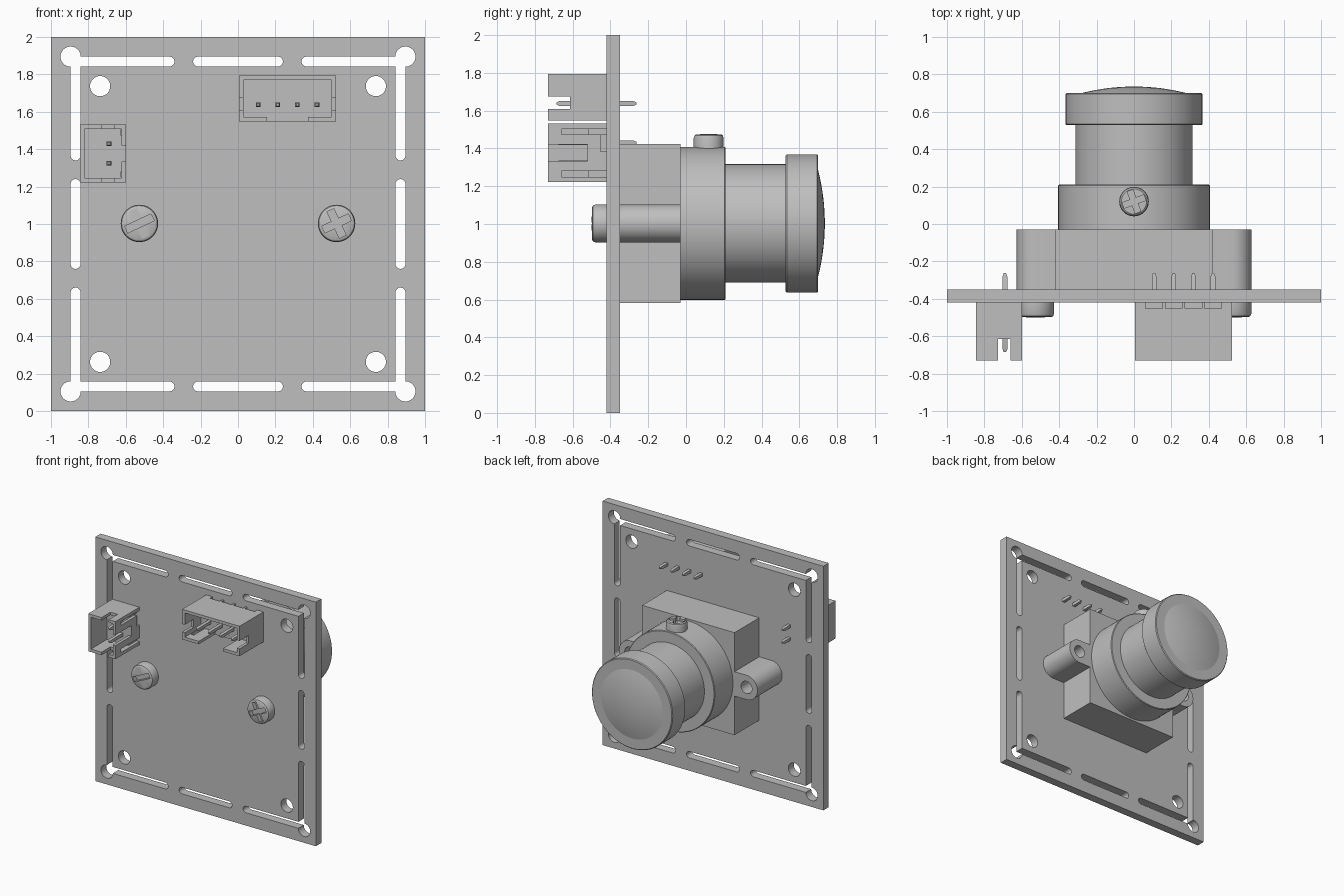
import bpy, bmesh, math
from mathutils import Matrix, Vector

if "Cube" in bpy.data.objects:
    bpy.data.objects.remove(bpy.data.objects["Cube"], do_unlink=True)

grey = bpy.data.materials.new("plain grey")
grey.use_nodes = True
grey.diffuse_color = (0.52, 0.52, 0.52, 1)
grey.node_tree.nodes["Principled BSDF"].inputs["Base Color"].default_value = (0.52, 0.52, 0.52, 1)

ZC = 1.003                      # height of the lens axis
BACK, FRONT = -0.35, -0.42      # board faces
parts = []
FACE_BACK = Matrix.Rotation(-math.pi / 2, 4, 'X')   # local z -> +y
FACE_FRONT = Matrix.Rotation(math.pi / 2, 4, 'X')   # local z -> -y


def finish(name, bm, m=Matrix(), keep=True):
    bm.transform(m)
    bmesh.ops.recalc_face_normals(bm, faces=bm.faces)
    mesh = bpy.data.meshes.new(name)
    bm.to_mesh(mesh)
    bm.free()
    mesh.materials.append(grey)
    ob = bpy.data.objects.new(name, mesh)
    bpy.context.collection.objects.link(ob)
    if keep:
        parts.append(ob)
    return ob


def box(name, x, y, z, m=Matrix(), keep=True):
    bm = bmesh.new()
    bmesh.ops.create_cube(bm, size=1)
    for v in bm.verts:
        v.co = Vector([(r[0] + r[1]) / 2 + c * (r[1] - r[0]) for r, c in zip((x, y, z), v.co)])
    return finish(name, bm, m, keep)


def prism(name, pts, y0, y1, keep=True):
    """Extrude an outline in the x-z plane from y0 to y1."""
    bm = bmesh.new()
    face = bm.faces.new([bm.verts.new((x, y0, z)) for x, z in pts])
    new = bmesh.ops.extrude_face_region(bm, geom=[face])["geom"]
    bmesh.ops.translate(bm, vec=(0, y1 - y0, 0), verts=[g for g in new if isinstance(g, bmesh.types.BMVert)])
    return finish(name, bm, Matrix(), keep)


def lathe(name, profile, m, steps=64):
    """Revolve (radius, height) points about local z."""
    bm = bmesh.new()
    vs = [bm.verts.new((r, 0, h)) for r, h in profile]
    es = [bm.edges.new(p) for p in zip(vs, vs[1:])]
    bmesh.ops.spin(bm, geom=vs + es, cent=(0, 0, 0), axis=(0, 0, 1), angle=2 * math.pi, steps=steps)
    bmesh.ops.remove_doubles(bm, verts=bm.verts, dist=1e-5)
    return finish(name, bm, m)


def cut(ob, cutter):
    cutter.hide_render = True
    mod = ob.modifiers.new("cut", 'BOOLEAN')
    mod.operation, mod.solver, mod.object = 'DIFFERENCE', 'EXACT', cutter
    bpy.context.view_layer.objects.active = ob
    bpy.ops.object.modifier_apply(modifier=mod.name)
    bpy.data.objects.remove(cutter, do_unlink=True)


def arc(cx, cz, r, a0, a1, n):
    return [(cx + r * math.cos(math.radians(a0 + (a1 - a0) * i / n)),
             cz + r * math.sin(math.radians(a0 + (a1 - a0) * i / n))) for i in range(n + 1)]


# Circuit board with holes and perimeter slots
board = box("board", (-1, 1), (FRONT, BACK), (0, 2))
W, H = 0.053, 0.0265            # slot width and half width


def pierce(pts):
    cut(board, prism("cutter", pts, FRONT - 0.05, BACK + 0.05, keep=False))


capsule = arc(0.24 - H, 0, H, -90, 90, 12) + arc(-0.24 + H, 0, H, 90, 270, 12)
corner = ([(0, 0)] + arc(H, -0.555 + H, H, 180, 360, 12) + [(W, -W)]
          + arc(0.555 - H, -H, H, -90, 90, 12))
for s in (-1, 1):
    pierce([(x, 1 + s * 0.8685 + z) for x, z in capsule])
    pierce([(s * 0.8685 + z, 1 + x) for x, z in capsule])
    for t in (-1, 1):
        pierce([(s * (0.895 - x), 1 + t * (0.895 + z)) for x, z in corner])
        pierce(arc(s * 0.895, 1 + t * 0.895, 0.054, 0, 350, 35))
        pierce(arc(s * 0.737, 1 + t * 0.737, 0.054, 0, 350, 35))


# Pin header: shrouded housing opening to the front, with through pins
def header(name, pins, length, notch, m):
    a, b, t = length / 2, 0.123, 0.024
    y0 = -0.73
    body = box(name + "_housing", (-a, a), (y0, FRONT), (-b, b), m)

    def carve(x, y, z):
        cut(body, box("cutter", x, y, z, m, keep=False))

    carve((-a + t, a - t), (y0 - 0.1, -0.52), (-b + t, b - t))             # cavity
    carve((-notch / 2, notch / 2), (y0 - 0.1, -0.521), (-b - 0.1, -b + 0.05))  # key notch
    carve((-a - 0.1, a + 0.1), (y0 - 0.1, -0.615), (-0.062, 0.003))        # end slots
    for s in (-1, 1):
        e = s * (a - 0.042)
        carve((e - 0.015, e + 0.015), (-0.66, FRONT + 0.1), (-b - 0.1, -b + t + 0.001))
    for i in range(pins):
        u = (i - (pins - 1) / 2) * 0.105
        for s in (-1, 1):                                                  # base recesses
            carve((u - 0.045, u + 0.045), (-0.452, FRONT + 0.1), sorted((s * (b - 0.04), s * (b + 0.1))))
        # pin with tapered tips
        pin = bmesh.new()
        rings = []
        for y, h in ((-0.685, 0.006), (-0.67, 0.0125), (-0.28, 0.0125), (-0.262, 0.006)):
            rings.append([pin.verts.new((u + p * h, y, -0.033 + q * h))
                          for p, q in ((-1, -1), (1, -1), (1, 1), (-1, 1))])
        for r0, r1 in zip(rings, rings[1:]):
            for k in range(4):
                pin.faces.new((r0[k], r0[(k + 1) % 4], r1[(k + 1) % 4], r1[k]))
        pin.faces.new(rings[0])
        pin.faces.new(rings[-1])
        finish(f"{name}_pin_{i + 1}", pin, m)


header("four_pin_header", 4, 0.52, 0.22, Matrix.Translation((0.265, 0, 1.671)))
header("two_pin_header", 2, 0.308, 0.086,
       Matrix.Translation((-0.723, 0, 1.377)) @ Matrix.Rotation(-math.pi / 2, 4, 'Y'))


# Cross-head screws
def screw(name, r, h, m, turn):
    ob = lathe(name, [(0, 0), (r, 0), (r, h * 0.75), (r * 0.95, h * 0.9), (r * 0.85, h * 0.97), (0, h)], m, 48)
    for k in (0, 90):
        rot = m @ Matrix.Rotation(math.radians(turn + k), 4, 'Z')
        cut(ob, box("cutter", (-r * 0.78, r * 0.78), (-r * 0.2, r * 0.2), (h * 0.55, h * 2), rot, keep=False))


for side, s in (("left", 1), ("right", -1)):
    screw(side + "_board_screw", 0.1, 0.08, Matrix.Translation((s * 0.527, FRONT, ZC)) @ FACE_FRONT, 25)
screw("focus_lock_screw", 0.079, 0.09, Matrix.Translation((0, 0.12, 1.387)), 20)

# Lens holder block with rounded mounting ears
box("holder_block", (-0.419, 0.419), (BACK, -0.03), (ZC - 0.42, ZC + 0.42))
for side, s in (("left", 1), ("right", -1)):
    outline = [(0.41, ZC - 0.1)] + arc(0.527, ZC, 0.1, -90, 90, 24) + [(0.41, ZC + 0.1)]
    ear = prism(side + "_mounting_ear", [(s * x, z) for x, z in outline], BACK, -0.03)
    cut(ear, prism("cutter", arc(s * 0.527, ZC, 0.05, 0, 348, 29), -0.18, 0.02, keep=False))

# Lens stack, revolved about the lens axis
axis = Matrix.Translation((0, 0, ZC)) @ FACE_BACK
lathe("holder_ring", [(0, -0.032), (0.405, -0.032), (0.405, 0.205), (0.4, 0.21), (0, 0.21)], axis, 96)
lathe("lens_barrel", [(0, 0.2), (0.314, 0.2), (0.314, 0.54), (0, 0.54)], axis, 96)
lathe("lens_rim", [(0, 0.528), (0.36, 0.528), (0.366, 0.534), (0.366, 0.694), (0.36, 0.70), (0, 0.70)], axis, 96)
dome = [(0.28 * (1 - i / 8), 0.70 + 0.035 * (1 - (1 - i / 8) ** 2)) for i in range(9)]
lathe("lens_glass", [(0, 0.69), (0.28, 0.69)] + dome, axis, 96)

# Smooth round surfaces, keep hard edges
bpy.ops.object.select_all(action='DESELECT')
for ob in parts:
    ob.select_set(True)
bpy.context.view_layer.objects.active = board
bpy.ops.object.shade_smooth_by_angle(angle=math.radians(30))
